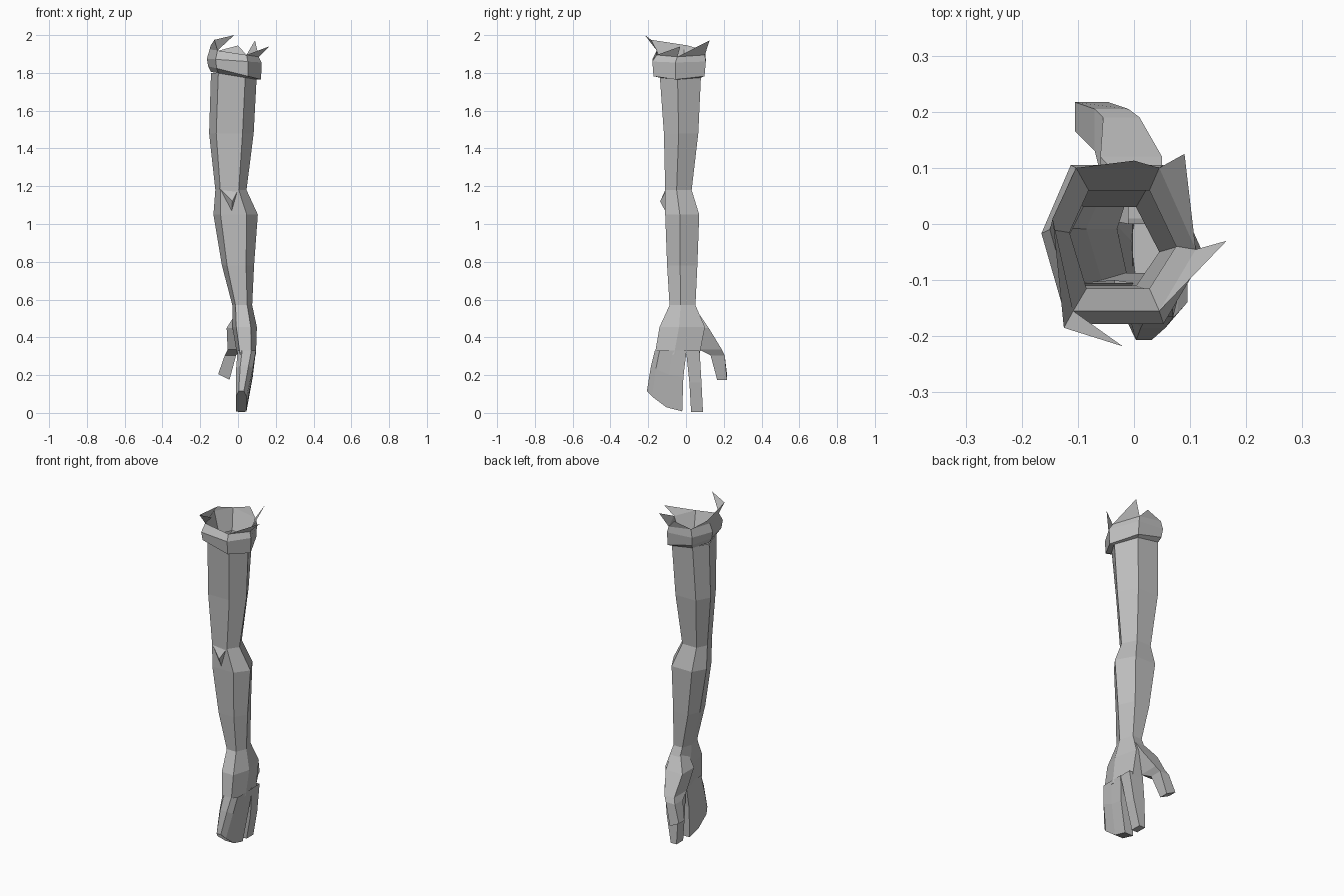
import bpy

cube = bpy.data.objects.get("Cube")
if cube:
    bpy.data.objects.remove(cube, do_unlink=True)

skin = bpy.data.materials.new("plain_grey")
skin.use_nodes = True
grey = (0.52, 0.52, 0.52, 1)
skin.diffuse_color = grey
skin.node_tree.nodes["Principled BSDF"].inputs["Base Color"].default_value = grey

# Cross-sections as fractions of a bounding box
HEX = [(.16, 0), (.75, 0), (1, .43), (.75, 1), (.18, 1), (0, .57)]
BOX = [(0, 0), (1, 0), (1, 1), (0, 1)]
SLAB = [(.25, 0), (.75, 0), (1, .15), (1, .55), (1, 1), (0, 1), (0, .55), (0, .15)]


def ring(shape, z, x0, x1, y0, y1, tilt_x=0, lift=0):
    """Section at height z; tilt_x leans it sideways, lift raises its front."""
    return [(x0 + (x1 - x0) * u, y0 + (y1 - y0) * v,
             z + tilt_x * (u - .5) + lift * (1 - v) ** 2) for u, v in shape]


def make(name, verts, faces):
    mesh = bpy.data.meshes.new(name)
    mesh.from_pydata(verts, [], faces)
    mesh.materials.append(skin)
    obj = bpy.data.objects.new(name, mesh)
    bpy.context.collection.objects.link(obj)
    return obj


def loft(name, shape, rows, cap_end=True):
    """Skin a stack of sections listed from top to bottom."""
    n = len(shape)
    verts = [p for row in rows for p in ring(shape, *row)]
    faces = []
    for r in range(len(rows) - 1):
        for i in range(n):
            j = (i + 1) % n
            a, b = r * n, (r + 1) * n
            faces.append((a + i, b + i, b + j, a + j))
    if cap_end:
        last = (len(rows) - 1) * n
        faces.append(tuple(last + i for i in reversed(range(n))))
    return make(name, verts, faces)


# Hollow arm, open at the top, running down into the palm
loft("arm_and_palm", HEX, [
    (1.80, -.143, .10, -.14, .08),
    (1.48, -.153, .083, -.117, .065),
    (1.18, -.12, .045, -.11, .03),
    (1.05, -.13, .105, -.11, .07),
    (.78, -.085, .085, -.10, .06),
    (.57, -.03, .075, -.087, .05),
    (.455, -.03, .10, -.14, .10),
    (.31, -.005, .095, -.165, .072),
])

# Elbow point on the front
make("elbow_point",
     [(-.10, -.105, 1.19), (0, -.105, 1.18), (-.03, -.137, 1.12), (-.035, -.1, 1.05)],
     [(0, 2, 1), (0, 3, 2), (1, 2, 3)])

# Three joined fingers, one free finger, and the thumb
loft("joined_fingers", SLAB, [
    (.33, -.002, .095, -.165, .003),
    (.19, -.01, .078, -.185, -.014, 0, .06),
    (.008, -.01, .045, -.207, -.02, 0, .108),
])
loft("free_finger", BOX, [
    (.33, 0, .092, 0, .072),
    (.16, -.005, .07, .018, .082),
    (.005, 0, .038, .027, .09),
])
loft("thumb", BOX, [
    (.53, -.01, .05, 0, .065),
    (.45, -.06, .05, .01, .12),
    (.335, -.055, .01, .07, .19),
    (.305, -.07, -.01, .13, .205),
    (.19, -.105, -.045, .165, .217, -.03),
])

# Thick rolled cuff around the upper arm
rim_row = (1.905, -.15, .11, -.155, .10, -.04)
loft("torn_cuff", HEX, [
    (1.80, -.115, .075, -.115, .06),
    rim_row,
    (1.865, -.165, .125, -.178, .105, -.02),
    (1.80, -.158, .122, -.172, .098, -.07),
    (1.785, -.143, .10, -.14, .08, -.04),
], cap_end=False)

# Ragged cloth points rising from the cuff rim
a, b, c, d, e, f = ring(HEX, *rim_row)
front_tip, corner_tip = (-.02, -.218, 2), (-.125, -.185, 1.975)
side_tip = (-.145, .01, 1.945)
rags = {
    "front_rag": [a, front_tip, corner_tip],
    "side_rag": [a, corner_tip, side_tip, f],
    "rear_side_rag": [f, side_tip, e],
    "rear_rag": [e, (0, .113, 1.945), d],
    "rear_left_rag": [d, (.09, .125, 1.972), c],
    "left_rag": [c, (.165, -.03, 1.94), b],
}
for name, points in rags.items():
    make(name, points, [tuple(range(len(points)))])
